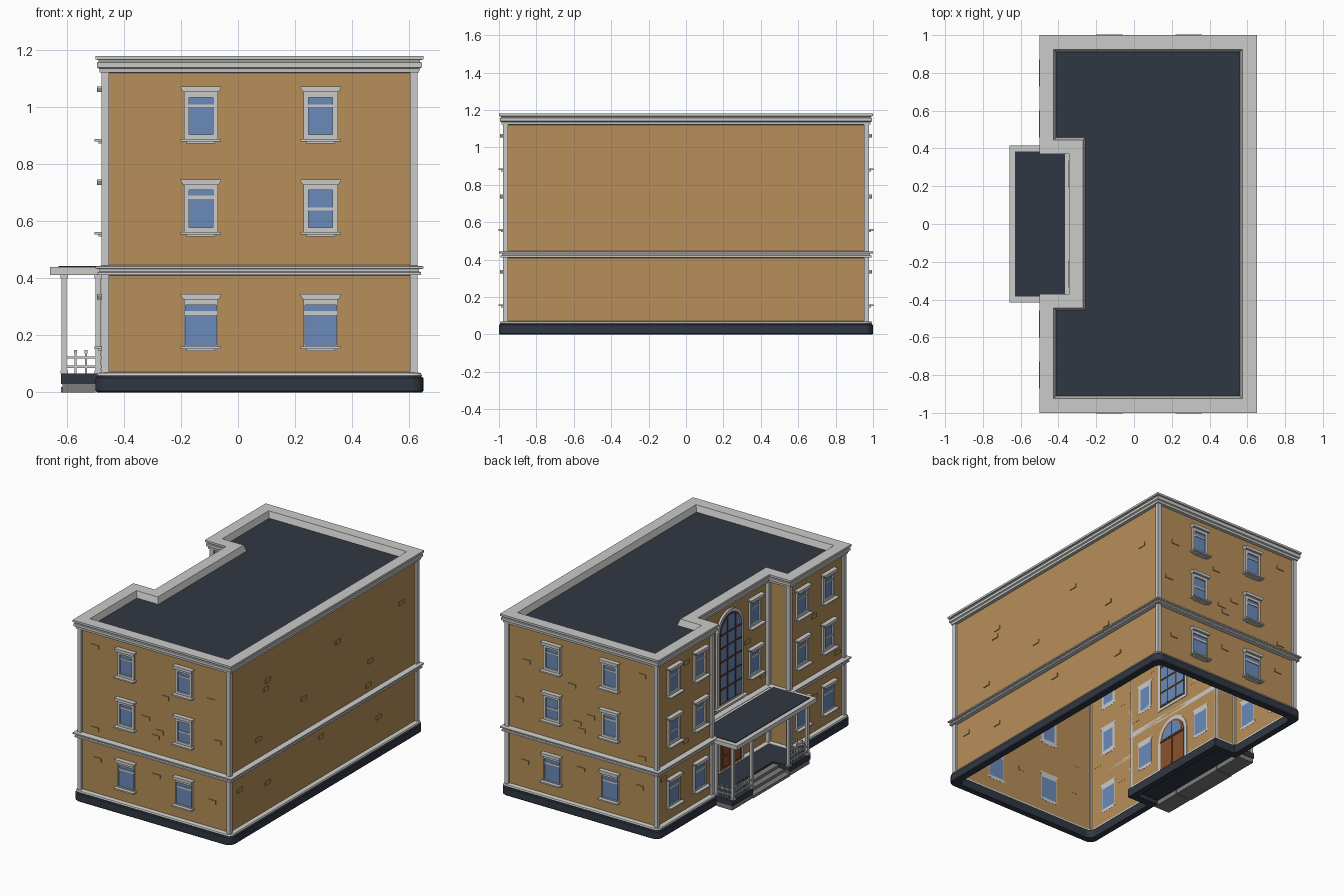
import bpy, bmesh, math

if "Cube" in bpy.data.objects:
    bpy.data.objects.remove(bpy.data.objects["Cube"])

def mat(name, r, g, b):
    m = bpy.data.materials.new(name)
    lin = [((c / 255 + 0.055) / 1.055) ** 2.4 for c in (r, g, b)]
    m.diffuse_color = (*lin, 1)
    m.use_nodes = True
    m.node_tree.nodes["Principled BSDF"].inputs["Base Color"].default_value = m.diffuse_color
    return m

TAN = mat("tan_brick", 182, 143, 88)
GREY = mat("pale_stone", 203, 203, 202)
DARK = mat("dark_slate", 48, 55, 66)
GLASS = mat("blue_glass", 107, 138, 186)
WOOD = mat("door_wood", 140, 80, 44)
FRAME = mat("dark_wood", 88, 62, 40)
STEP = mat("step_grey", 125, 125, 125)

# Footprint corners (counter-clockwise) with outward offset signs
FOOT = [(.615, -.965, 1, -1), (.615, .965, 1, 1), (-.465, .965, -1, 1), (-.465, .405, -1, -1),
        (-.31, .405, -1, -1), (-.31, -.405, -1, 1), (-.465, -.405, -1, 1), (-.465, -.965, -1, -1)]

parts = {}

def part(name, material):
    if name not in parts:
        parts[name] = (bmesh.new(), material)
    return parts[name][0]

def outline(o, r=0):
    pts = []
    for x, y, sx, sy in FOOT:
        if r and abs(y) > .9:      # rounded outer corner
            a = math.atan2(sy, sx)
            for k in range(7):
                t = a + math.radians(-45 + 15 * k)
                pts.append((x + sx * (o - r) + r * math.cos(t), y + sy * (o - r) + r * math.sin(t)))
        else:
            pts.append((x + sx * o, y + sy * o))
    return pts

def sweep(name, material, profile, closed=True, r=0):
    """Sweep an (offset, z) profile round the footprint."""
    bm = part(name, material)
    rings = [[bm.verts.new((x, y, z)) for x, y in outline(o, r)] for o, z in profile]
    n = len(rings[0])
    pairs = list(zip(rings, rings[1:])) + ([(rings[-1], rings[0])] if closed else [])
    for a, b in pairs:
        for i in range(n):
            j = (i + 1) % n
            bm.faces.new((a[i], a[j], b[j], b[i]))

# Wall planes: u runs along the wall, n points outward
SIDES = {
    "front": lambda u, n, z: (u, -.965 - n, z),
    "back": lambda u, n, z: (u, .965 + n, z),
    "right": lambda u, n, z: (.615 + n, u, z),
    "left": lambda u, n, z: (-.465 - n, u, z),
    "recess": lambda u, n, z: (-.31 - n, u, z),
}

def prism(bm, place, pts, n0, n1):
    a = [bm.verts.new(place(u, n0, z)) for u, z in pts]
    b = [bm.verts.new(place(u, n1, z)) for u, z in pts]
    faces = [bm.faces.new(a), bm.faces.new(b[::-1])]
    for i in range(len(a)):
        j = (i + 1) % len(a)
        faces.append(bm.faces.new((a[i], b[i], b[j], a[j])))
    bmesh.ops.recalc_face_normals(bm, faces=faces)

def slab(bm, place, u0, u1, n0, n1, z0, z1):
    prism(bm, place, [(u0, z0), (u1, z0), (u1, z1), (u0, z1)], n0, n1)

def box(bm, x0, x1, y0, y1, z0, z1):
    slab(bm, lambda u, n, z: (u, n, z), x0, x1, y0, y1, z0, z1)

def arch(hw, z0, zc):
    return [(-hw, z0), (hw, z0)] + [(hw * math.cos(math.pi * k / 16), zc + hw * math.sin(math.pi * k / 16))
                                    for k in range(17)]

# Main shell, base, band course, cornice and roof
sweep("walls", TAN, [(0, .03), (0, 1.13)], closed=False)
sweep("base", DARK, [(-.01, 0), (.03, 0), (.035, .005), (.035, .05), (.03, .055), (-.01, .055)], r=.045)
sweep("base_trim", GREY, [(-.005, .055), (.026, .055), (.03, .06), (.026, .068), (0, .072)], r=.035)
sweep("band_course", GREY, [(0, .41), (.027, .412), (.027, .421), (.02, .424), (.02, .432),
                            (.035, .434), (.035, .442), (0, .446)])
sweep("cornice", GREY, [(0, 1.12), (.02, 1.122), (.022, 1.136), (.03, 1.14), (.03, 1.157), (.024, 1.159),
                        (.024, 1.166), (.035, 1.167), (.035, 1.18), (-.04, 1.18), (-.055, 1.135)])
bm = part("roof", DARK)
bm.faces.new([bm.verts.new((x, y, 1.14)) for x, y in outline(-.045)])

# Corner pilasters
for i, (x, y, sx, sy) in enumerate(FOOT):
    a, b = (0, .022) if i in (4, 5) else (-.012, .014)
    xs, ys = sorted((x + sx * a, x + sx * b)), sorted((y + sy * a, y + sy * b))
    box(part("corner_pilasters", GREY), *xs, *ys, .065, 1.125)

# Windows: surround, cap, sill, glass and sash rail
def window(side, u, z, hw, rails):
    p = lambda a, n, c: SIDES[side](u + a, n, z + c)
    f = part("window_frames", GREY)
    for s in (-1, 1):
        slab(f, p, *sorted((s * hw, s * .06)), -.001, .014, .008, .18)
    slab(f, p, -hw, hw, -.001, .014, .008, .027 if hw < .05 else .016)
    slab(f, p, -hw, hw, -.001, .014, .157, .18)
    prism(f, p, [(-.062, .176), (.062, .176), (.071, .19), (.071, .195), (-.071, .195), (-.071, .19)], -.001, .03)
    slab(f, p, -.071, .071, -.001, .038, .002, .011)
    slab(f, p, -.05, .05, -.001, .025, -.005, .002)
    for r0, r1 in rails:
        slab(f, p, -hw, hw, 0, .009, r0, r1)
    slab(part("window_glass", GLASS), p, -hw, hw, -.001, .005, .012, .16)

ROWS = [(.15, .055, [(.122, .135)]), (.552, .042, [(.127, .138)]), (.877, .042, [(.124, .133)])]
for row, (z, hw, rails) in enumerate(ROWS):
    for side in ("front", "back"):
        window(side, -.13, z, hw, rails)
        window(side, .29, z, hw, [(.086, .096)] if row == 1 else rails)
    for s in (-1, 1):
        window("left", s * .53, z, hw, rails)
        window("left", s * .8, z, hw, [(.086, .096)] if row == 1 else rails)
        window("recess", s * .265, z, hw, rails)

# Tall arched window over the entrance
R = SIDES["recess"]
prism(part("arch_window_surround", GREY), R, arch(.135, .48, .955), -.003, .014)
prism(part("arch_window_frame", FRAME), R, arch(.115, .5, .955), -.005, .017)
prism(part("arch_window_glass", GLASS), R, arch(.105, .51, .955), -.007, .019)
slab(part("arch_window_surround", GREY), R, -.15, .15, 0, .035, .475, .488)
mb = part("arch_window_bars", FRAME)
for u in (-.04, .04):
    slab(mb, R, u - .005, u + .005, -.01, .023, .51, 1.05)
for z in (.6, .69, .78, .87, .955):
    slab(mb, R, -.105, .105, -.01, .023, z - .005, z + .005)

# Arched entrance door
prism(part("door_surround", GREY), R, arch(.135, .06, .255), -.003, .016)
prism(part("door", WOOD), R, arch(.11, .06, .255), -.006, .019)
prism(part("door_fanlight", GLASS), R, arch(.09, .26, .262), -.008, .021)
db = part("door_bars", FRAME)
slab(db, R, -.003, .003, -.01, .023, .065, .35)
slab(db, R, -.108, .108, -.01, .023, .246, .256)
for s in (-1, 1):
    for z0, z1 in ((.085, .15), (.165, .235)):
        slab(part("door", WOOD), R, *sorted((s * .02, s * .09)), .018, .024, z0, z1)

# Raised bricks
END = [(-.36, 1.03), (.48, .9), (.15, .83), (.01, .66), (.11, .595), (.08, .555), (.53, .64),
       (-.36, .49), (-.34, .295), (.085, .3), (.49, .24)]
SIDE = [(.81, .9), (.155, .895), (.49, .64), (.47, .49), (-.57, .92), (-.59, .87), (-.2, .66),
        (.58, .24), (-.67, .57), (-.02, .34), (-.86, .31), (-.57, .25)]
LEFT = [(.66, 1.03), (.67, .52), (.9, .36), (-.66, .83), (-.67, .3), (-.9, .5)]
for side, spots in (("front", END), ("back", END), ("right", SIDE), ("left", LEFT),
                    ("recess", [(-.19, .8), (.19, .55), (-.35, .52)])):
    for u, z in spots:
        slab(part("raised_bricks", TAN), SIDES[side], u - .027, u + .027, -.001, .005, z - .013, z + .013)

# Portico roof
pr = part("portico_roof", GREY)
box(pr, -.66, -.466, -.415, .415, .412, .44)
box(pr, -.466, -.31, -.404, .404, .412, .44)
box(part("portico_roof_top", DARK), -.63, -.365, -.385, .385, .438, .444)

# Porch floor, side plinths and steps
pf = part("porch_floor", DARK)
box(pf, -.5, -.31, -.404, .404, .03, .066)
for s in (-1, 1):
    box(pf, -.62, -.5, *sorted((s * .19, s * .404)), .03, .066)
    box(part("porch_plinth", STEP), -.615, -.5, *sorted((s * .195, s * .4)), 0, .03)
for k in range(3):
    box(part("steps", STEP), -.62 + .04 * k, -.5, -.19, .19, .018 * k, .018 * (k + 1))

# Portico columns
cols = [(-.61, y) for y in (-.385, -.19, .19, .385)] + [(-.49, -.385), (-.49, .385)]
for x, y in cols:
    box(part("portico_columns", GREY), x - .009, x + .009, y - .009, y + .009, .066, .414)
    for z0, z1 in ((.066, .076), (.4, .413)):
        box(part("portico_columns", GREY), x - .013, x + .013, y - .013, y + .013, z0, z1)

# Railings
rb = part("railings", GREY)
def baluster(x, y):
    box(rb, x - .003, x + .003, y - .003, y + .003, .066, .145)
    box(rb, x - .005, x + .005, y - .005, y + .005, .136, .148)

for s in (-1, 1):
    for z in (.09, .122):
        box(rb, -.614, -.606, *sorted((s * .19, s * .385)), z - .004, z + .004)
        box(rb, -.61, -.47, s * .385 - .004, s * .385 + .004, z - .004, z + .004)
    for k in range(1, 6):
        baluster(-.61, s * (.19 + .0325 * k))
    for x in (-.57, -.533):
        baluster(x, s * .385)

# Turn every part into an object
for name, (bm, material) in parts.items():
    if name not in ("walls", "roof"):
        bmesh.ops.recalc_face_normals(bm, faces=bm.faces)
    me = bpy.data.meshes.new(name)
    bm.to_mesh(me)
    bm.free()
    me.materials.append(material)
    bpy.context.collection.objects.link(bpy.data.objects.new(name, me))
